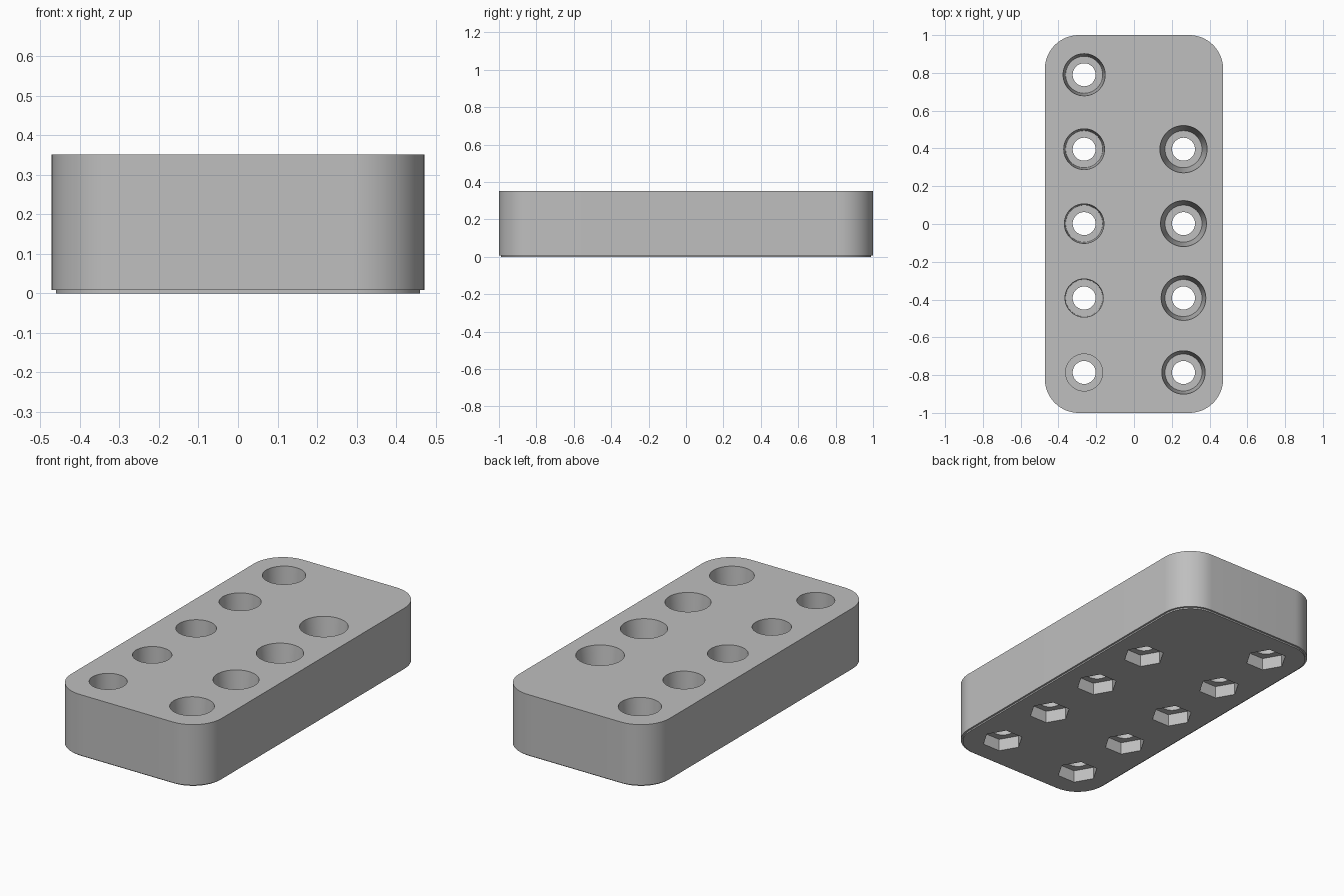
import bpy, bmesh, math
from mathutils import Matrix

cube = bpy.data.objects.get("Cube")
if cube:
    bpy.data.objects.remove(cube, do_unlink=True)

HEIGHT, STEP = 0.352, 0.008
FLOOR, POCKET = 0.14, 0.07
HALF_X, HALF_Y, CORNER = 0.472, 1.0, 0.18

grey = bpy.data.materials.new("plain grey")
grey.use_nodes = True
colour = (0.52, 0.52, 0.52, 1)
grey.diffuse_color = colour
grey.node_tree.nodes["Principled BSDF"].inputs["Base Color"].default_value = colour


def finish(bm, name):
    bmesh.ops.recalc_face_normals(bm, faces=bm.faces)
    mesh = bpy.data.meshes.new(name)
    bm.to_mesh(mesh)
    bm.free()
    mesh.materials.append(grey)
    obj = bpy.data.objects.new(name, mesh)
    bpy.context.collection.objects.link(obj)
    return obj


def outline(bm, inset, z, steps=16):
    """Ring of vertices around a rounded rectangle."""
    r = CORNER - inset
    ring = []
    for k, (sx, sy) in enumerate([(1, 1), (-1, 1), (-1, -1), (1, -1)]):
        for i in range(steps + 1):
            a = (k + i / steps) * math.pi / 2
            ring.append(bm.verts.new((sx * (HALF_X - CORNER) + r * math.cos(a),
                                      sy * (HALF_Y - CORNER) + r * math.sin(a), z)))
    return ring


def cutter(name, sides, z0, z1, radii):
    """Prisms or cones at every hole; radii gives (bottom, top) per hole."""
    bm = bmesh.new()
    for (x, y), (r0, r1) in zip(holes, radii):
        bmesh.ops.create_cone(bm, cap_ends=True, segments=sides, radius1=r0, radius2=r1,
                              depth=z1 - z0,
                              matrix=Matrix.Translation((x, y, (z0 + z1) / 2))
                              @ Matrix.Rotation(math.pi / 2, 4, "Z"))
    obj = finish(bm, name)
    obj.hide_render = True
    return obj


# Hole positions: five on the right, four on the left
holes = [(-0.264, -0.786 + 0.394 * i) for i in range(5)]
holes += [(0.262, -0.786 + 0.394 * i) for i in range(4)]

# Rounded block with a thin set-back foot
bm = bmesh.new()
rings = [outline(bm, 0.011, 0), outline(bm, 0.011, STEP),
         outline(bm, 0, STEP), outline(bm, 0, HEIGHT)]
for low, high in zip(rings, rings[1:]):
    for i in range(len(low)):
        j = (i + 1) % len(low)
        bm.faces.new((low[i], low[j], high[j], high[i]))
bm.faces.new(rings[0])
bm.faces.new(rings[-1])
block = finish(bm, "block")

# Tapered sockets widening hole by hole, through bores, hexagonal nut pockets
over = 0.05
sockets = []
for i in range(len(holes)):
    widen = 0.0034 * i
    sockets.append((0.098, 0.098 + widen * (1 + over / (HEIGHT - FLOOR))))
cutters = [
    cutter("socket_cutter", 48, FLOOR, HEIGHT + over, sockets),
    cutter("bore_cutter", 32, -over, HEIGHT + over, [(0.061, 0.061)] * len(holes)),
    cutter("nut_pocket_cutter", 6, -over, POCKET, [(0.11, 0.11)] * len(holes)),
]
for c in cutters:
    mod = block.modifiers.new(c.name, "BOOLEAN")
    mod.operation = "DIFFERENCE"
    mod.solver = "EXACT"
    mod.object = c

# Bake the cuts and drop the cutters
bpy.ops.object.select_all(action="DESELECT")
block.select_set(True)
bpy.context.view_layer.objects.active = block
for mod in list(block.modifiers):
    bpy.ops.object.modifier_apply(modifier=mod.name)
for c in cutters:
    bpy.data.objects.remove(c, do_unlink=True)
bpy.ops.object.shade_smooth_by_angle(angle=math.radians(30))
